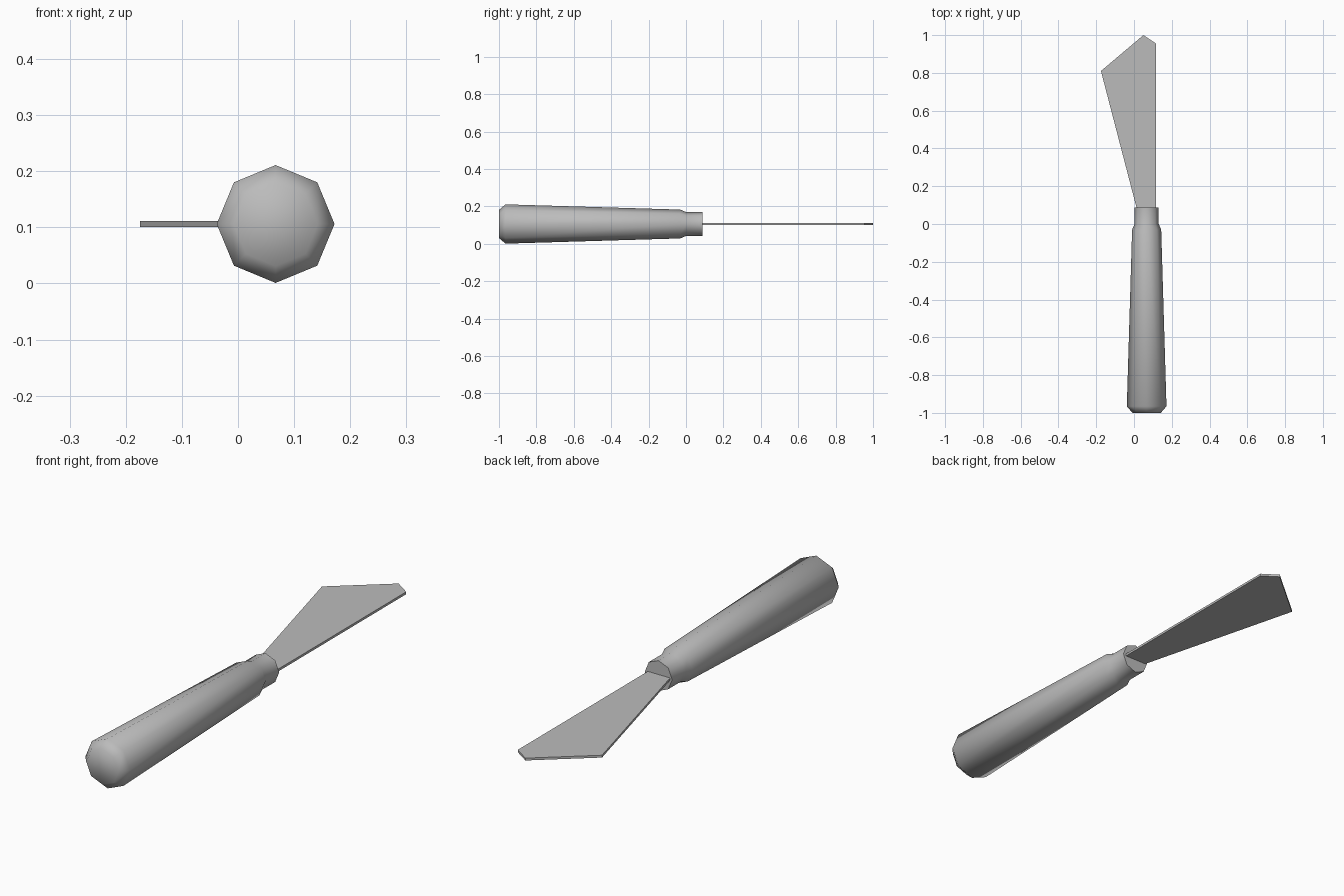
import bpy, bmesh, math
from mathutils import Vector

if "Cube" in bpy.data.objects:
    bpy.data.objects.remove(bpy.data.objects["Cube"], do_unlink=True)

AXIS_X, AXIS_Z = 0.067, 0.106


def make_material(name, color):
    mat = bpy.data.materials.new(name)
    mat.use_nodes = True
    mat.diffuse_color = color
    mat.node_tree.nodes["Principled BSDF"].inputs["Base Color"].default_value = color
    return mat


def finish(name, bm, mat, smooth_angle=None):
    bmesh.ops.recalc_face_normals(bm, faces=bm.faces)
    mesh = bpy.data.meshes.new(name)
    bm.to_mesh(mesh)
    bm.free()
    mesh.materials.append(mat)
    obj = bpy.data.objects.new(name, mesh)
    bpy.context.collection.objects.link(obj)
    if smooth_angle:
        bpy.ops.object.select_all(action='DESELECT')
        obj.select_set(True)
        bpy.context.view_layer.objects.active = obj
        bpy.ops.object.shade_smooth_by_angle(angle=math.radians(smooth_angle))
    return obj


def lathe(profile, sides):
    """Capped rings of (y, radius) around the handle axis."""
    bm = bmesh.new()
    rings = []
    for y, r in profile:
        angles = [2 * math.pi * i / sides for i in range(sides)]
        rings.append([bm.verts.new((AXIS_X + r * math.cos(a), y, AXIS_Z + r * math.sin(a)))
                      for a in angles])
    for a, b in zip(rings, rings[1:]):
        for i in range(sides):
            j = (i + 1) % sides
            bm.faces.new((a[i], a[j], b[j], b[i]))
    bm.faces.new(rings[0])
    bm.faces.new(rings[-1])
    return bm


grey = make_material("plain grey", (0.5, 0.5, 0.5, 1))

# Octagonal tapered handle with bevelled butt and narrow collar
profile = [(-1.0, 0.075), (-0.965, 0.105), (-0.03, 0.077), (0.0, 0.064), (0.088, 0.064)]
finish("handle", lathe(profile, 8), grey, 60)

# Flat flared blade
outline = [(0.015, 0.08), (0.117, 0.08), (0.117, 0.955), (0.05, 1.0), (-0.175, 0.81)]
bm = bmesh.new()
face = bm.faces.new([bm.verts.new((x, y, AXIS_Z - 0.005)) for x, y in outline])
extruded = bmesh.ops.extrude_face_region(bm, geom=[face])
top = [v for v in extruded["geom"] if isinstance(v, bmesh.types.BMVert)]
bmesh.ops.translate(bm, verts=top, vec=Vector((0, 0, 0.01)))
finish("blade", bm, grey)
